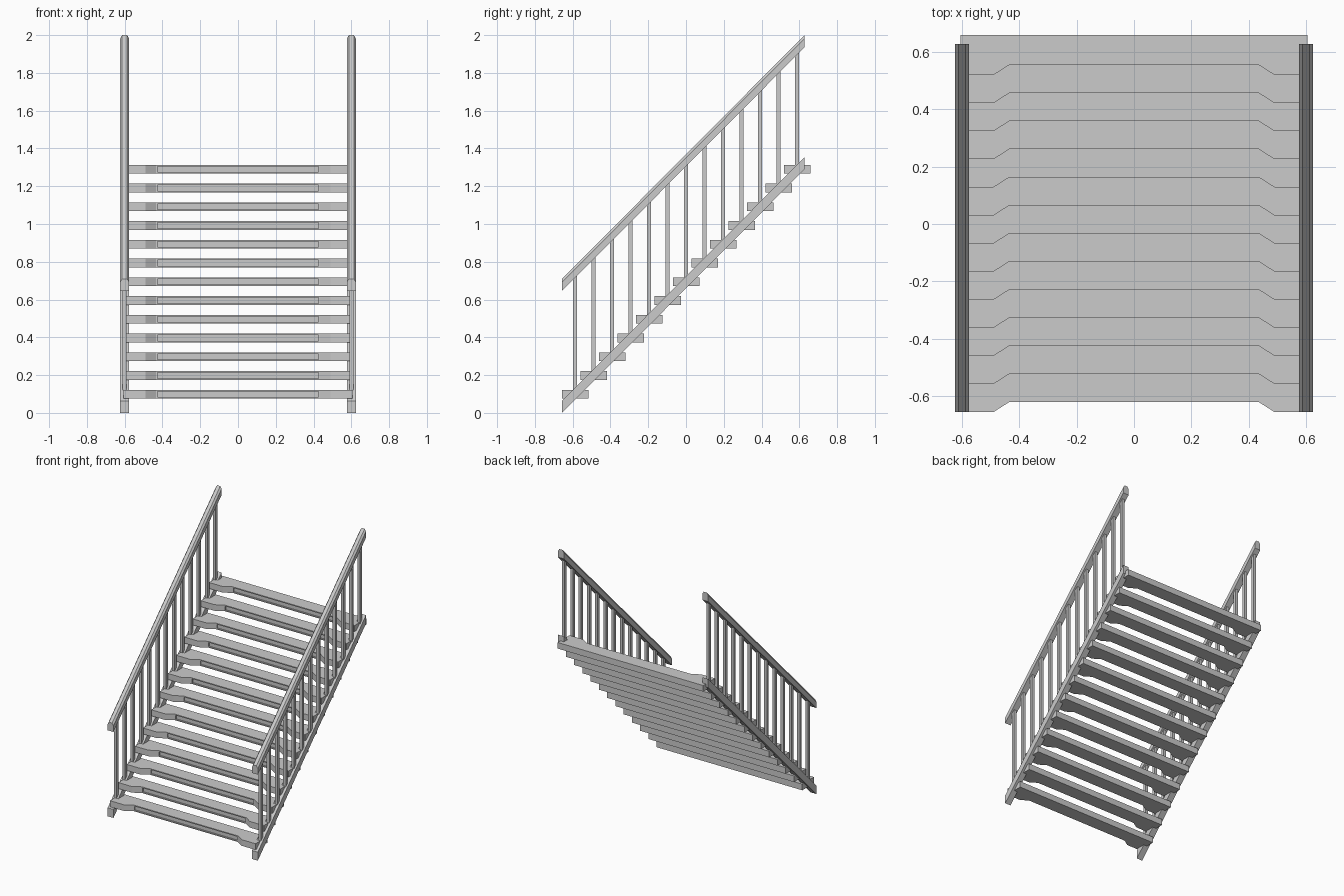
import bpy, bmesh
from mathutils import Vector

old = bpy.data.objects.get("Cube")
if old:
    bpy.data.objects.remove(old, do_unlink=True)

grey = bpy.data.materials.new("light_grey")
grey.use_nodes = True
colour = (0.6, 0.6, 0.6, 1)
grey.diffuse_color = colour
grey.node_tree.nodes["Principled BSDF"].inputs["Base Color"].default_value = colour

STEPS = 13
RUN, RISE = 0.098, 0.0992
FRONT, BACK = -0.656, 0.628
SIDE = 0.6
SLOPE = 1.29 / (BACK - FRONT)


def finish(name, bm):
    bmesh.ops.recalc_face_normals(bm, faces=bm.faces)
    mesh = bpy.data.meshes.new(name)
    bm.to_mesh(mesh)
    bm.free()
    mesh.materials.append(grey)
    obj = bpy.data.objects.new(name, mesh)
    bpy.context.collection.objects.link(obj)
    return obj


def extrude(bm, points, offset):
    """Sweep a closed outline along an offset into a solid."""
    face = bm.faces.new([bm.verts.new(p) for p in points])
    top = bmesh.ops.extrude_face_region(bm, geom=[face], use_keep_orig=True)
    verts = [v for v in top["geom"] if isinstance(v, bmesh.types.BMVert)]
    bmesh.ops.translate(bm, verts=verts, vec=Vector(offset))


def tread(name, y, z):
    # Board with a cut-back front edge
    bm = bmesh.new()
    outline = [(-0.605, 0), (-0.49, 0), (-0.435, 0.035), (0.435, 0.035),
               (0.49, 0), (0.605, 0), (0.605, 0.14), (-0.605, 0.14)]
    extrude(bm, [(px, y + py, z) for px, py in outline], (0, 0, 0.046))
    bmesh.ops.recalc_face_normals(bm, faces=bm.faces)
    # Long slot sunk into the nosing
    nosing = min((f for f in bm.faces if abs(f.calc_center_median().x) < 0.01
                  and f.normal.y < -0.9), key=lambda f: f.calc_center_median().y)
    bmesh.ops.inset_individual(bm, faces=[nosing], thickness=0.011)
    bmesh.ops.inset_individual(bm, faces=[nosing], thickness=0, depth=-0.01)
    return finish(name, bm)


def sloped_bar(name, x, z, profile):
    # Plumb-cut bar following the pitch of the stair
    bm = bmesh.new()
    length = BACK - FRONT
    extrude(bm, [(x + px, FRONT, z + pz) for px, pz in profile],
            (0, length, length * SLOPE))
    return finish(name, bm)


def baluster(name, x, y):
    # Square post from the stringer up into the handrail
    bm = bmesh.new()
    r = 0.011
    base = (y - FRONT) * SLOPE + 0.03
    extrude(bm, [(x - r, y - r, base), (x + r, y - r, base),
                 (x + r, y + r, base), (x - r, y + r, base)], (0, 0, 0.645))
    return finish(name, bm)


for i in range(STEPS):
    tread(f"tread_{i + 1}", FRONT + i * RUN, 0.076 + i * RISE)

stringer_profile = [(-0.024, 0), (0.024, 0), (0.024, 0.064), (-0.024, 0.064)]
rail_profile = [(-0.024, 0), (0.024, 0), (0.024, 0.046),
                (0.013, 0.064), (-0.013, 0.064), (-0.024, 0.046)]

for label, sign in (("left", 1), ("right", -1)):
    x = sign * SIDE
    sloped_bar(f"{label}_stringer", x, 0, stringer_profile)
    sloped_bar(f"{label}_handrail", x, 0.646, rail_profile)
    for i in range(STEPS):
        baluster(f"{label}_baluster_{i + 1}", x, -0.588 + i * RUN)
